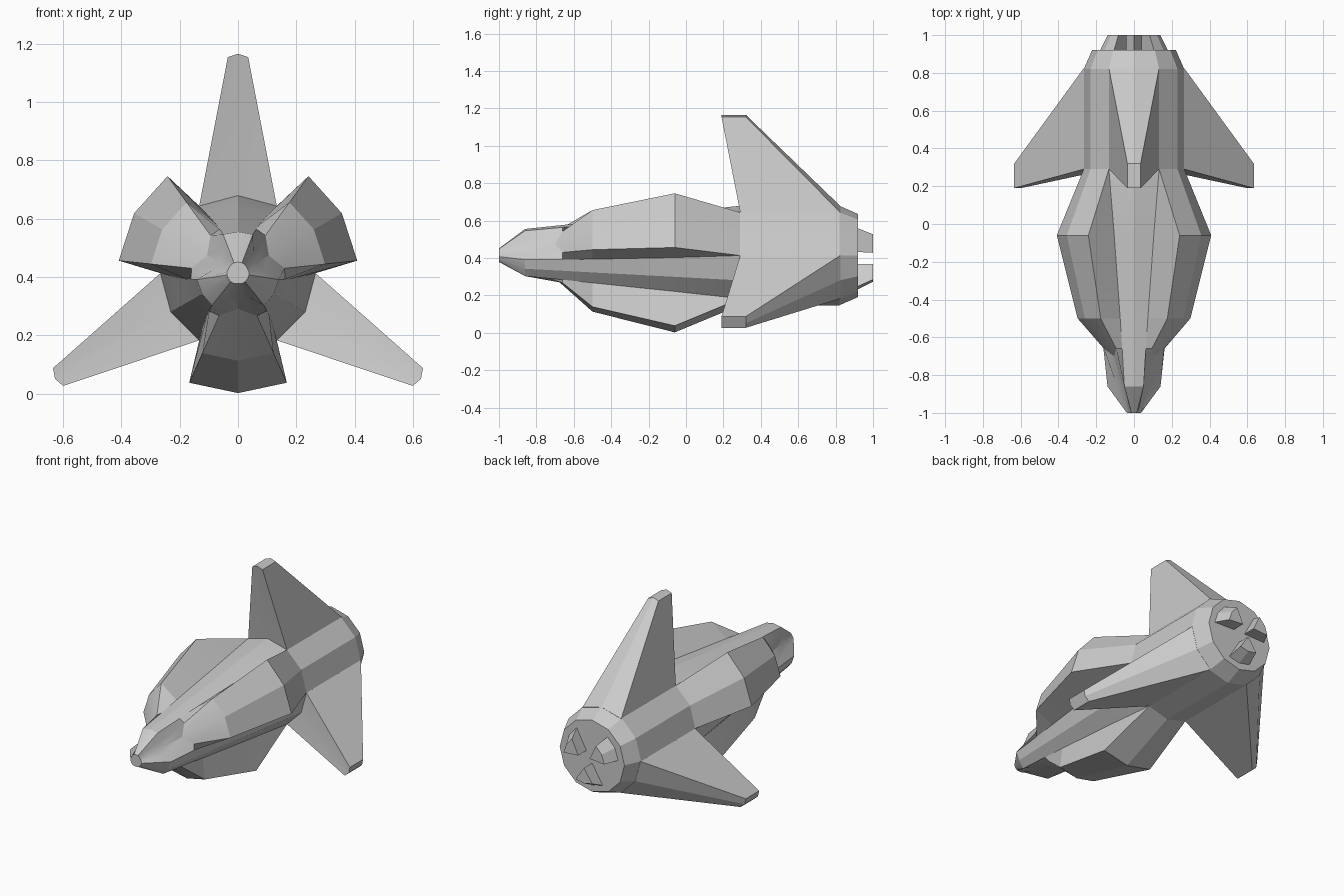
import bpy, bmesh
from math import sin, cos, radians

if "Cube" in bpy.data.objects:
    bpy.data.objects.remove(bpy.data.objects["Cube"])

AXIS = 0.413  # height of the hull centre line


def polar(r, deg, y):
    return (r * cos(radians(deg)), y, AXIS + r * sin(radians(deg)))


def loft(name, rings, smooth=20):
    """Skin a list of equal-length closed rings and cap both ends."""
    bm = bmesh.new()
    rows = [[bm.verts.new(p) for p in ring] for ring in rings]
    n = len(rows[0])
    for a, b in zip(rows, rows[1:]):
        for i in range(n):
            j = (i + 1) % n
            bm.faces.new((a[i], a[j], b[j], b[i]))
    bm.faces.new(rows[0])
    bm.faces.new(rows[-1])
    bmesh.ops.remove_doubles(bm, verts=bm.verts, dist=0.0005)
    bmesh.ops.dissolve_degenerate(bm, edges=bm.edges, dist=0.0005)
    bmesh.ops.recalc_face_normals(bm, faces=bm.faces)
    mesh = bpy.data.meshes.new(name)
    bm.to_mesh(mesh)
    bm.free()
    ob = bpy.data.objects.new(name, mesh)
    bpy.context.collection.objects.link(ob)
    bpy.ops.object.select_all(action='DESELECT')
    ob.select_set(True)
    bpy.context.view_layer.objects.active = ob
    bpy.ops.object.shade_smooth_by_angle(angle=radians(smooth))
    return ob


# Hull: three spines (under the fins) alternating with three bulging pods
# y, spine radius, spine half angle, pod radius, pod half angle, pod mid radius, pod mid y
stations = [
    (-1.00, 0.038, 21, 0.038, 24, 0.036, -1.00),
    (-0.86, 0.142, 21, 0.090, 24, 0.075, -0.86),
    (-0.66, 0.163, 22.6, 0.160, 24, 0.122, -0.70),
    (-0.50, 0.181, 23.8, 0.300, 24, 0.300, -0.50),
    (-0.06, 0.228, 27.3, 0.411, 24, 0.411, -0.06),
    (0.29, 0.266, 30, 0.266, 30, 0.266, 0.29),
    (0.82, 0.266, 30, 0.266, 30, 0.266, 0.82),
    (0.92, 0.222, 30, 0.222, 30, 0.222, 0.92),
]
rings = []
for y, rs, a, rp, b, rm, ym in stations:
    ring = []
    for k in range(3):
        c = 90 + 120 * k
        ring += [polar(rs, c - a, y), polar(rs, c, y), polar(rs, c + a, y)]
        ring += [polar(rp, c + 60 - b, y), polar(rm, c + 60, ym), polar(rp, c + 60 + b, y)]
    rings.append(ring)
loft("hull", rings)


# Fins: tapered blocks growing from the rear hull, swept forward to the tip
def fin(name, angle, tip):
    def section(w, r_side, r_mid, r_in, y):
        pts = []
        for x, r in ((-w, r_side), (0, r_mid), (w, r_side), (w * 0.9, r_in), (-w * 0.9, r_in)):
            d = radians(angle)
            pts.append((r * cos(d) + x * sin(d), y, AXIS + r * sin(d) - x * cos(d)))
        return pts

    def outline(w, r_side, r_mid, y0, y1):
        front, back = section(w, r_side, r_mid, 0, y0), section(w, r_side, r_mid, 0, y1)
        return front[:3] + back[2::-1]

    return loft(name, [outline(0.12, 0.18, 0.2, 0.30, 0.81),
                       outline(0.133, 0.23, 0.265, 0.29, 0.825),
                       outline(0.035, tip - 0.012, tip, 0.19, 0.32)])


fin("top_fin", 90, 0.752)
fin("left_fin", 210, 0.724)
fin("right_fin", 330, 0.724)

# Thrusters: three tapered wedges on the tail
for k, c in enumerate((30, 150, 270)):
    loft("thruster_%d" % (k + 1),
         [[polar(0.045, c, y)] + [polar(r, c + d, y) for d in (-24, 0, 24)]
          for y, r in ((0.90, 0.19), (0.92, 0.18), (1.0, 0.14))])
